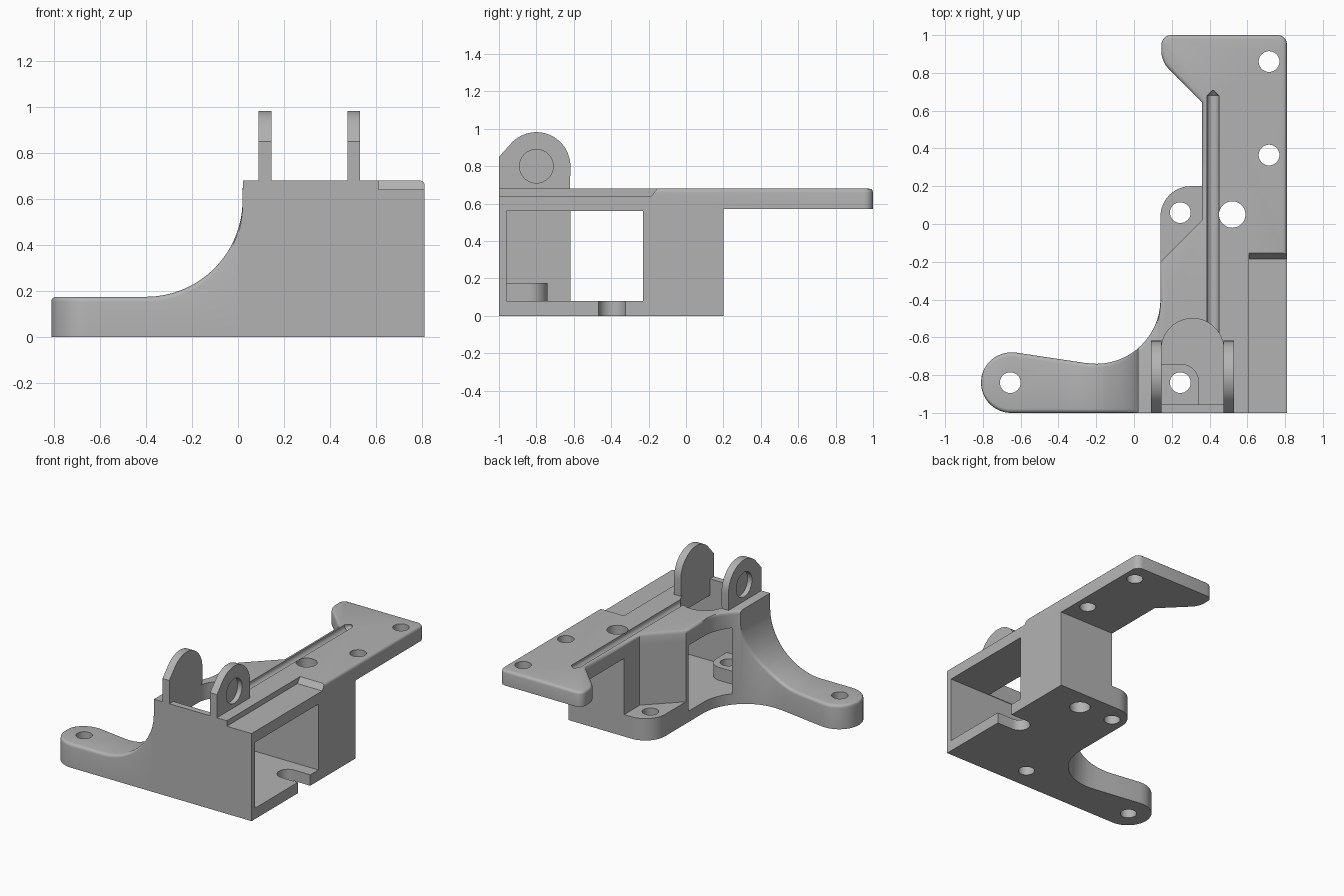
import bpy
import bmesh
from math import sin, cos, pi, sqrt, radians
from mathutils import Matrix

if "Cube" in bpy.data.objects:
    bpy.data.objects.remove(bpy.data.objects["Cube"], do_unlink=True)

GREY = bpy.data.materials.new("plain_grey")
GREY.use_nodes = True
GREY.diffuse_color = (0.45, 0.45, 0.45, 1)
for node in GREY.node_tree.nodes:
    if node.type == "BSDF_PRINCIPLED":
        node.inputs["Base Color"].default_value = GREY.diffuse_color


def finish(bm, name):
    bmesh.ops.recalc_face_normals(bm, faces=bm.faces[:])
    mesh = bpy.data.meshes.new(name)
    bm.to_mesh(mesh)
    bm.free()
    mesh.materials.append(GREY)
    obj = bpy.data.objects.new(name, mesh)
    bpy.context.collection.objects.link(obj)
    return obj


def prism_bm(pts, lo, hi, axis="z"):
    bm = bmesh.new()
    place = (lambda a, b, h: (a, b, h)) if axis == "z" else (lambda a, b, h: (h, a, b))
    rings = [[bm.verts.new(place(a, b, h)) for a, b in pts] for h in (lo, hi)]
    for ring in rings:
        bm.faces.new(ring)
    for i in range(len(pts)):
        j = (i + 1) % len(pts)
        bm.faces.new((rings[0][i], rings[0][j], rings[1][j], rings[1][i]))
    return bm


def prism(name, pts, lo, hi, axis="z"):
    return finish(prism_bm(pts, lo, hi, axis), name)


def rect(a0, a1, b0, b1):
    return [(a0, b0), (a1, b0), (a1, b1), (a0, b1)]


def arc(ca, cb, r, start, end, n=16):
    angles = [radians(start + (end - start) * i / n) for i in range(n + 1)]
    return [(ca + r * cos(t), cb + r * sin(t)) for t in angles]


def disc(ca, cb, r, n=32):
    return arc(ca, cb, r, 0, 360, n)[:-1]


def combine(target, tool, operation):
    mod = target.modifiers.new(operation.lower(), "BOOLEAN")
    mod.operation = operation
    mod.solver = "EXACT"
    mod.object = tool
    bpy.context.view_layer.objects.active = target
    bpy.ops.object.modifier_apply(modifier=mod.name)
    bpy.data.objects.remove(tool, do_unlink=True)


def smooth(obj):
    bpy.ops.object.select_all(action="DESELECT")
    obj.select_set(True)
    bpy.context.view_layer.objects.active = obj
    bpy.ops.object.shade_smooth_by_angle(angle=radians(32))


# Side foot: sections lofted along x, with rounded top edges
def foot_section(x):
    end = sqrt(max(0.16 ** 2 - (x + 0.65) ** 2, 0))
    front = -0.84 - end if x < -0.65 else -1
    if x < -0.63:
        back = -0.84 + end
    elif x < -0.25:
        back = -0.68 - 0.15 * (x + 0.63)
    else:
        back = -0.4 - sqrt(max(0.34 ** 2 - (x + 0.2) ** 2, 0))
    if x < -0.4:
        top = 0.175
        d = x + 0.81
        if d < 0.02:
            top += sqrt(0.02 ** 2 - (0.02 - d) ** 2) - 0.02
    elif x <= 0.02:
        top = 0.595 - sqrt(max(0.42 ** 2 - (x + 0.4) ** 2, 0))
    else:
        top = 0.68
    r = min(0.022, 0.4 * (back - front))
    rf = r if x <= 0.02 else 0
    ring = [(front, 0), (back, 0)]
    ring += arc(back - r, top - r, r, 0, 90, 4)
    ring += arc(front + rf, top - rf, rf, 90, 180, 4)
    return [(x, y, z) for y, z in ring]


def side_foot():
    xs = [-0.65 - 0.16 * cos(0.06 + (pi / 2 - 0.06) * i / 14) for i in range(15)]
    xs += [-0.4 + 0.42 * sin(pi / 2 * i / 18) for i in range(19)]
    xs += [-0.2 + 0.34 * sin(pi / 2 * i / 14) for i in range(15)]
    xs += [-0.63, -0.25, 0.021, 0.17]
    bm = bmesh.new()
    rings = [[bm.verts.new(p) for p in foot_section(x)]
             for x in sorted({round(x, 3) for x in xs})]
    bm.faces.new(rings[0])
    bm.faces.new(rings[-1])
    n = len(rings[0])
    for a, b in zip(rings, rings[1:]):
        for i in range(n):
            j = (i + 1) % n
            bm.faces.new((a[i], a[j], b[j], b[i]))
    bmesh.ops.remove_doubles(bm, verts=bm.verts[:], dist=0.0002)
    bmesh.ops.triangulate(bm, faces=bm.faces[:])
    return finish(bm, "side_foot")


# Top plate: long arm with rounded corners and rounded upper rim
def top_plate():
    outline = [(0.14, -1), (0.81, -1), (0.81, 1), (0.145, 1), (0.145, 0.86),
               (0.36, 0.645), (0.36, 0.02), (0.14, -0.2)]
    bm = prism_bm(outline, 0.57, 0.68)
    corners = [e for e in bm.edges
               if abs(e.verts[0].co.z - e.verts[1].co.z) > 0.05
               and e.verts[0].co.y > 0.8]
    bmesh.ops.bevel(bm, geom=corners, offset=0.05, offset_type="OFFSET",
                    segments=5, profile=0.5, affect="EDGES")
    rim = [e for e in bm.edges
           if all(v.co.z > 0.67 for v in e.verts)
           and any(v.co.y > -0.99 for v in e.verts)]
    bmesh.ops.bevel(bm, geom=rim, offset=0.02, offset_type="OFFSET",
                    segments=3, profile=0.5, affect="EDGES")
    return finish(bm, "top_plate")


# Main body: box housing joined with plate, foot and rear ear
body = prism("bracket_body", [(0.14, -1), (0.81, -1), (0.81, 0.2), (0.36, 0.2),
                              (0.36, 0.02), (0.14, -0.2)], 0, 0.6)
combine(body, top_plate(), "UNION")
combine(body, side_foot(), "UNION")
ear = [(0.14, -0.25), (0.5, -0.25), (0.5, 0.2)] + arc(0.3, 0.04, 0.16, 90, 180)
combine(body, prism("rear_ear", ear, 0, 0.16), "UNION")

# Hollow inside, open to both sides, then the inner screw boss
combine(body, prism("pocket", rect(0.06, 0.95, -0.96, -0.23), 0.08, 0.56), "DIFFERENCE")
boss = [(0.04, -0.98), (0.345, -0.98)] + arc(0.245, -0.84, 0.1, 0, 90) + [(0.04, -0.74)]
combine(body, prism("screw_boss", boss, 0.04, 0.175), "UNION")

# Arched opening, side recess and floor notch
arch = [(0.145, -0.955), (0.475, -0.955)] + arc(0.31, -0.665, 0.165, 0, 180, 24)
combine(body, prism("arch", arch, 0.5, 0.8), "DIFFERENCE")
step = [(-1.1, 0.64), (-0.185, 0.64), (-0.145, 0.693), (-0.145, 0.8), (-1.1, 0.8)]
combine(body, prism("recess", step, 0.61, 0.95, "x"), "DIFFERENCE")
notch = arc(0.68, -0.395, 0.072, 90, 270) + [(0.95, -0.467), (0.95, -0.323)]
combine(body, prism("notch", notch, -0.1, 0.2), "DIFFERENCE")


# Round groove along the plate with a pointed end
def groove_cutter(y0, y1, r1, r2):
    bm = bmesh.new()
    bmesh.ops.create_cone(bm, cap_ends=True, segments=20, radius1=r1, radius2=r2,
                          depth=y1 - y0,
                          matrix=Matrix.Translation((0.418, (y0 + y1) / 2, 0.672))
                          @ Matrix.Rotation(-pi / 2, 4, "X"))
    return finish(bm, "groove")


combine(body, groove_cutter(-0.6, 0.68, 0.033, 0.033), "DIFFERENCE")
combine(body, groove_cutter(0.679, 0.715, 0.033, 0.001), "DIFFERENCE")

# Screw holes: x, y, radius, top of cut
for x, y, r, top in ((0.715, 0.86, 0.055, 1), (0.715, 0.365, 0.055, 1),
                     (0.52, 0.05, 0.07, 1), (0.245, 0.06, 0.055, 0.4),
                     (0.245, -0.84, 0.055, 0.4), (-0.655, -0.84, 0.055, 0.4)):
    combine(body, prism("hole", disc(x, y, r), -0.1, top), "DIFFERENCE")
smooth(body)

# Pair of upright pivot lugs with blind sockets on their outer sides
lug = [(-1, 0.68), (-0.62, 0.68)] + arc(-0.8, 0.8, 0.182, 0, 137, 28) + [(-1, 0.85)]
for name, x0, x1, s0, s1 in (("right_pivot_lug", 0.09, 0.145, 0.0, 0.125),
                             ("left_pivot_lug", 0.475, 0.53, 0.495, 0.6)):
    obj = prism(name, lug, x0, x1, "x")
    combine(obj, prism("socket", disc(-0.8, 0.8, 0.09), s0, s1, "x"), "DIFFERENCE")
    smooth(obj)
